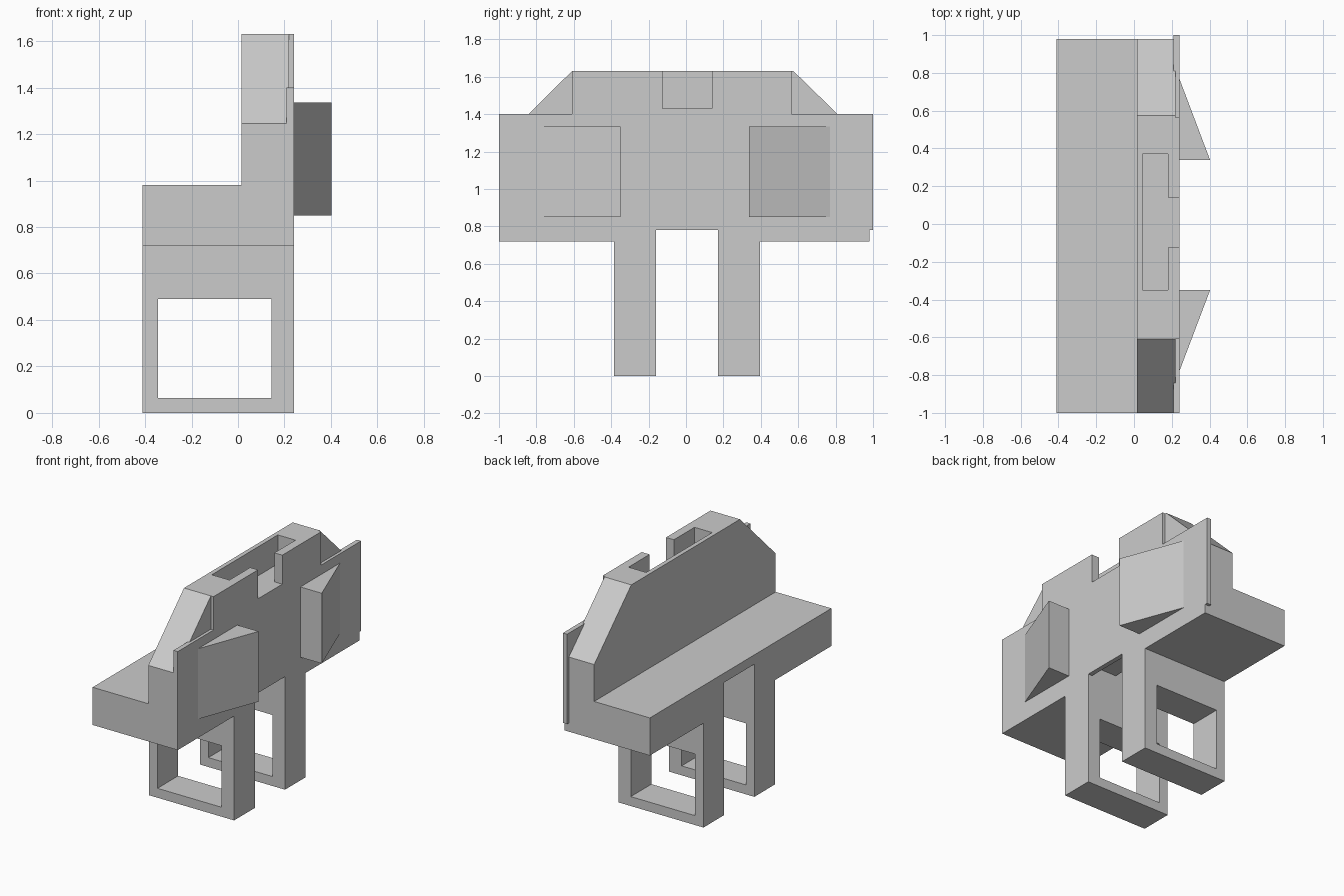
import bpy, bmesh
from mathutils import Vector

old = bpy.data.objects.get("Cube")
if old:
    bpy.data.objects.remove(old, do_unlink=True)

grey = bpy.data.materials.new("plain_grey")
grey.use_nodes = True
grey.diffuse_color = (0.6, 0.6, 0.6, 1)
grey.node_tree.nodes["Principled BSDF"].inputs["Base Color"].default_value = (0.6, 0.6, 0.6, 1)


def prism(name, outline, axis, low, high):
    """Extrude a closed outline along x (outline in y,z) or z (outline in x,y)."""
    bm = bmesh.new()
    place = (lambda a, b: (low, a, b)) if axis == "x" else (lambda a, b: (a, b, low))
    push = Vector((high - low, 0, 0)) if axis == "x" else Vector((0, 0, high - low))
    base = bm.faces.new([bm.verts.new(place(a, b)) for a, b in outline])
    result = bmesh.ops.extrude_face_region(bm, geom=[base])
    bmesh.ops.translate(bm, vec=push,
                        verts=[g for g in result["geom"] if isinstance(g, bmesh.types.BMVert)])
    bmesh.ops.recalc_face_normals(bm, faces=bm.faces)
    mesh = bpy.data.meshes.new(name)
    bm.to_mesh(mesh)
    bm.free()
    mesh.materials.append(grey)
    obj = bpy.data.objects.new(name, mesh)
    bpy.context.collection.objects.link(obj)
    return obj


def box(name, x, y, z):
    return prism(name, [(x[0], y[0]), (x[1], y[0]), (x[1], y[1]), (x[0], y[1])], "z", *z)


def combine(target, other, operation):
    mod = target.modifiers.new(operation, "BOOLEAN")
    mod.operation, mod.object, mod.solver = operation, other, "EXACT"
    bpy.context.view_layer.objects.active = target
    bpy.ops.object.modifier_apply(modifier=mod.name)
    bpy.data.objects.remove(other, do_unlink=True)


# Seat slab and two legs, with the raised gap between the legs
body = prism("bench_body", [
    (-1, 0.72), (-0.385, 0.72), (-0.385, 0), (-0.16, 0), (-0.16, 0.915),
    (0.17, 0.915), (0.17, 0), (0.395, 0), (0.395, 0.72), (0.98, 0.72),
    (0.98, 0.98), (-1, 0.98)], "x", -0.41, 0.24)

# Backrest with sloping ends
combine(body, prism("backrest", [
    (-1, 0.85), (0.98, 0.85), (0.98, 1.235), (0.575, 1.63), (-0.61, 1.63),
    (-1, 1.245)], "x", 0.015, 0.22), "UNION")

# Thin stepped panel on the outer side
combine(body, prism("outer_panel", [
    (-1, 0.78), (1, 0.78), (1, 1.4), (0.565, 1.4), (0.565, 1.63),
    (-0.61, 1.63), (-0.61, 1.4), (-1, 1.4)], "x", 0.208, 0.24), "UNION")

# Openings: leg window, pocket in the top, notch in the pocket's outer wall
combine(body, box("leg_window", (-0.345, 0.145), (-0.6, 0.6), (0.065, 0.49)), "DIFFERENCE")
combine(body, box("top_pocket", (0.045, 0.18), (-0.35, 0.37), (1.43, 1.8)), "DIFFERENCE")
combine(body, box("pocket_notch", (0.15, 0.4), (-0.125, 0.14), (1.43, 1.8)), "DIFFERENCE")

# Wedges on the outer panel, tapering towards the ends
for name, tip, face in (("front_wedge", -0.78, -0.35), ("back_wedge", 0.77, 0.338)):
    prism(name, [(0.235, tip), (0.24, tip), (0.403, face), (0.235, face)], "z", 0.85, 1.335)
